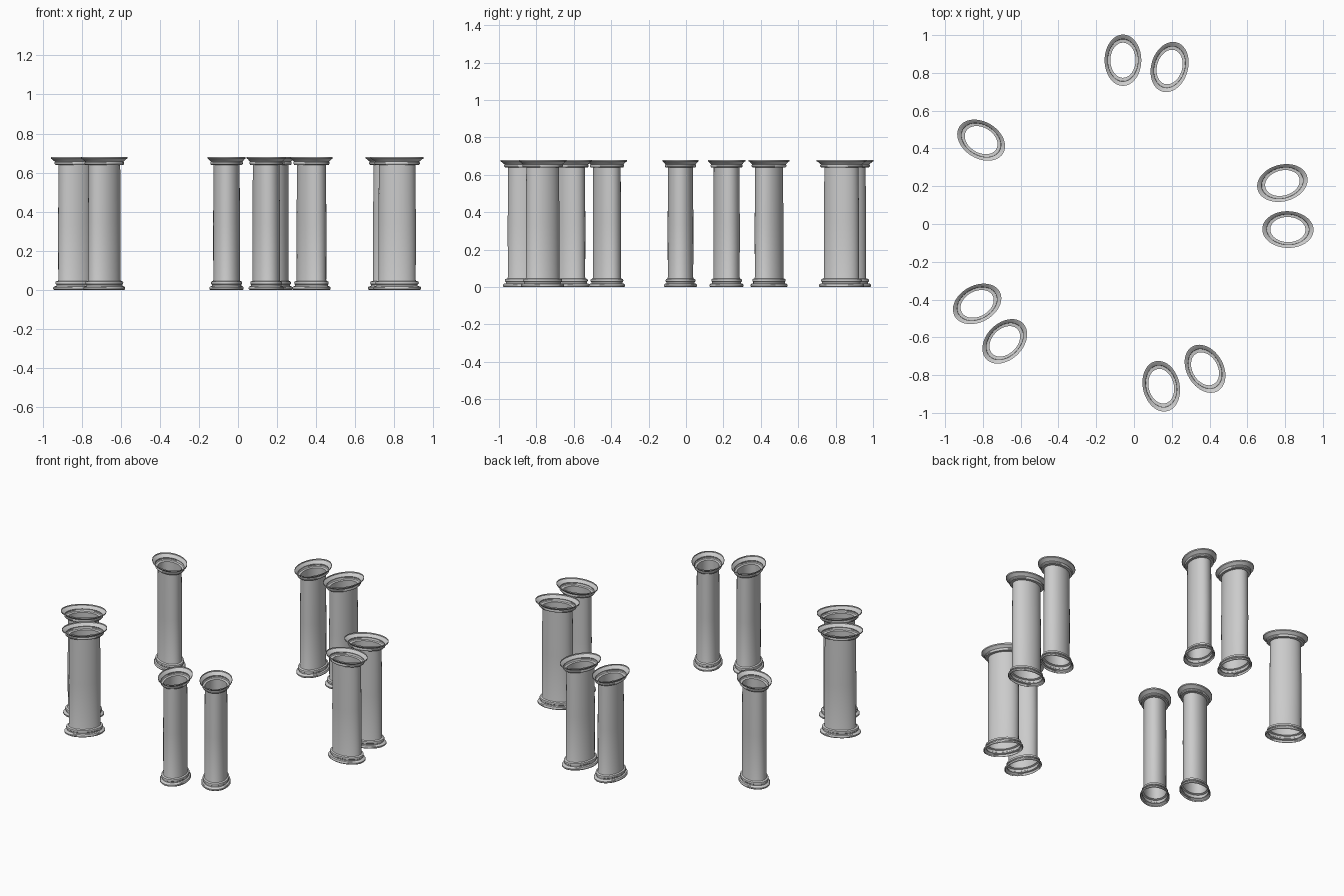
import bpy, bmesh, math

cube = bpy.data.objects.get("Cube")
if cube:
    bpy.data.objects.remove(cube, do_unlink=True)

stone = bpy.data.materials.new("grey stone")
stone.use_nodes = True
GREY = (0.6, 0.6, 0.6, 1)
stone.diffuse_color = GREY
stone.node_tree.nodes["Principled BSDF"].inputs["Base Color"].default_value = GREY

SEGMENTS = 48
LONG, SHORT = 0.095, 0.068      # shaft half-axes, long one pointing outward
RING, CX, CY = 0.875, -0.06, -0.008

# Moulded profile, open at both ends: (scale of shaft, height)
PROFILE = [
    (1.24, 0.0), (1.29, 0.004), (1.29, 0.012), (1.24, 0.017),   # foot roll
    (1.11, 0.020), (1.11, 0.027),                               # neck
    (1.16, 0.030), (1.17, 0.036), (1.15, 0.042), (1.02, 0.046), # upper roll
    (1.00, 0.052), (1.01, 0.34), (0.98, 0.638),                 # shaft
    (1.17, 0.640), (1.22, 0.645), (1.22, 0.652), (1.18, 0.656), # collar
    (1.25, 0.660), (1.34, 0.668), (1.43, 0.672), (1.43, 0.680), # capital lip
]


def make_column(name, angle):
    bm = bmesh.new()
    rings = []
    for scale, z in PROFILE:
        ring = []
        for i in range(SEGMENTS):
            t = 2 * math.pi * i / SEGMENTS
            ring.append(bm.verts.new((LONG * scale * math.cos(t),
                                      SHORT * scale * math.sin(t), z)))
        rings.append(ring)
    for low, high in zip(rings, rings[1:]):
        for i in range(SEGMENTS):
            j = (i + 1) % SEGMENTS
            bm.faces.new((low[i], low[j], high[j], high[i]))
    mesh = bpy.data.meshes.new(name)
    bm.to_mesh(mesh)
    bm.free()
    mesh.materials.append(stone)
    column = bpy.data.objects.new(name, mesh)
    bpy.context.collection.objects.link(column)
    a = math.radians(angle)
    column.location = (CX + RING * math.cos(a), CY + RING * math.sin(a), 0)
    column.rotation_euler.z = a
    bpy.ops.object.select_all(action='DESELECT')
    column.select_set(True)
    bpy.context.view_layer.objects.active = column
    bpy.ops.object.shade_smooth_by_angle(angle=math.radians(35))


# Columns stand around a circle, each turned toward its centre
ANGLES = [-1.4, 14.9, 73.5, 89.9, 148.9, 208.3, 224.5, 283.5, 299.9]
for n, angle in enumerate(ANGLES, 1):
    make_column(f"column_{n}", angle)
